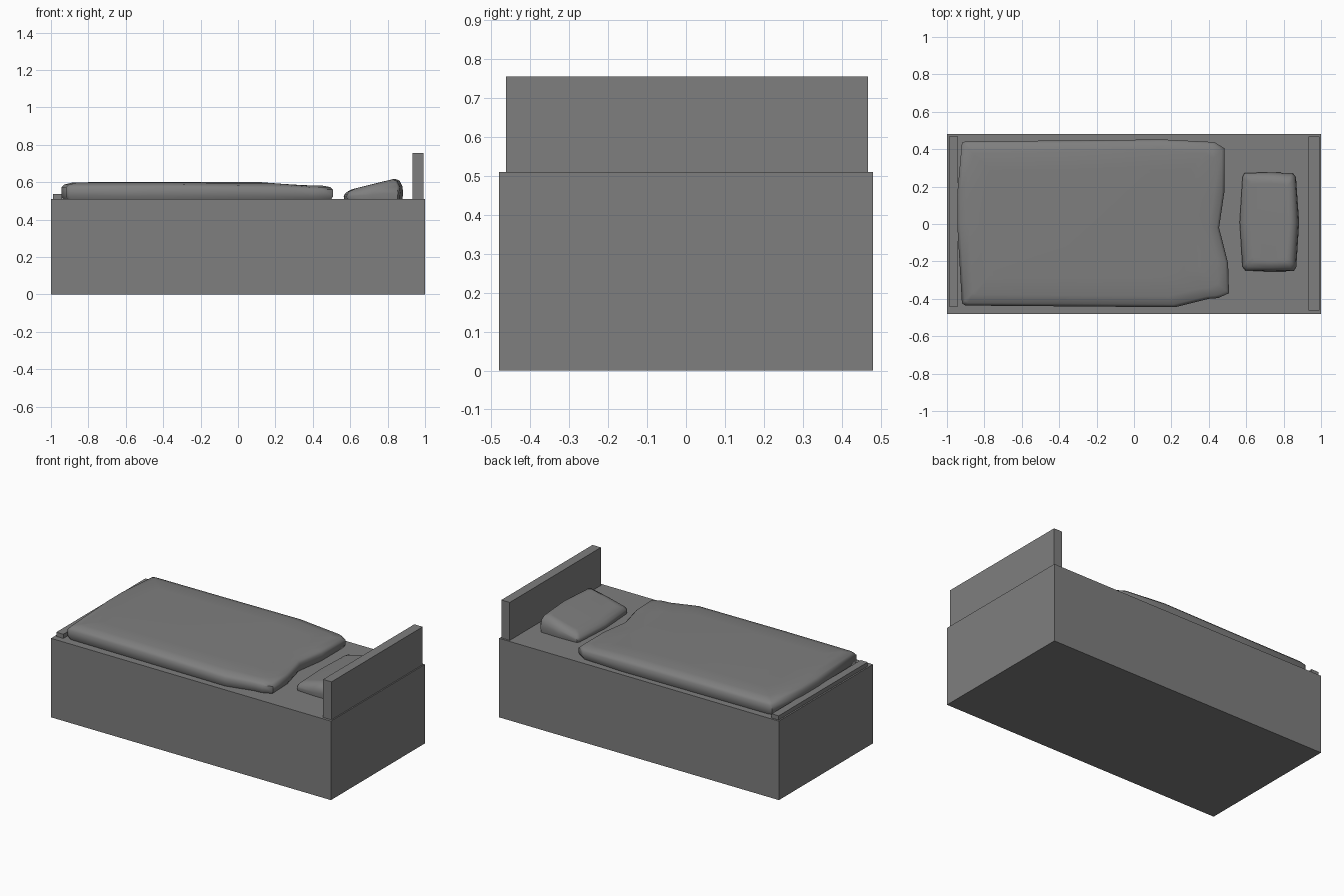
import bpy
import bmesh

if "Cube" in bpy.data.objects:
    bpy.data.objects.remove(bpy.data.objects["Cube"], do_unlink=True)

grey = bpy.data.materials.new("plain_grey")
grey.use_nodes = True
color = (0.21, 0.21, 0.21, 1)
grey.diffuse_color = color
grey.node_tree.nodes["Principled BSDF"].inputs["Base Color"].default_value = color

DECK = 0.51


def finish(name, bm, smooth=False):
    bmesh.ops.recalc_face_normals(bm, faces=bm.faces)
    mesh = bpy.data.meshes.new(name)
    bm.to_mesh(mesh)
    bm.free()
    mesh.materials.append(grey)
    ob = bpy.data.objects.new(name, mesh)
    bpy.context.collection.objects.link(ob)
    if smooth:
        bpy.ops.object.select_all(action="DESELECT")
        ob.select_set(True)
        bpy.context.view_layer.objects.active = ob
        bpy.ops.object.shade_smooth_by_angle(angle=0.9)


def box(name, low, high):
    bm = bmesh.new()
    bmesh.ops.create_cube(bm, size=1)
    for v in bm.verts:
        for i in range(3):
            v.co[i] = (low[i] + high[i]) / 2 + v.co[i] * (high[i] - low[i])
    finish(name, bm)


def cushion(name, outline, layers, height):
    """Stack inset copies of an outline; height(x) is the local thickness."""
    xs, ys = zip(*outline)
    cx, cy = (min(xs) + max(xs)) / 2, (min(ys) + max(ys)) / 2
    hx, hy = max(xs) - cx, max(ys) - cy
    bm = bmesh.new()
    rings = []
    for inset, level in layers:
        ring = []
        for px, py in outline:
            x = cx + (px - cx) * (1 - inset / hx)
            y = cy + (py - cy) * (1 - inset / hy)
            ring.append(bm.verts.new((x, y, DECK + level * height(x))))
        rings.append(ring)
    n = len(outline)
    for a, b in zip(rings, rings[1:]):
        for i in range(n):
            j = (i + 1) % n
            bm.faces.new((a[i], a[j], b[j], b[i]))
    bm.faces.new(rings[0])
    top = bm.faces.new(rings[-1])
    bmesh.ops.triangulate(bm, faces=[top])
    finish(name, bm, True)


# Solid bed body and the two end boards
box("bed_base", (-1, -0.48, 0), (1, 0.48, DECK))
box("headboard", (0.932, -0.463, DECK), (0.992, 0.468, 0.755))
box("footboard", (-0.99, -0.44, DECK), (-0.94, 0.468, 0.537))


# Blanket, a little thinner towards the pillow
def blanket_height(x):
    return 0.09 - 0.016 * min(1, max(0, (x - 0.15) / 0.15))


cushion("blanket",
        [(-0.92, 0.435), (-0.9, 0.442), (-0.4, 0.446), (0.15, 0.452),
         (0.43, 0.438), (0.483, 0.405), (0.483, 0.17), (0.455, -0.02),
         (0.503, -0.21), (0.508, -0.37), (0.45, -0.396), (0.4, -0.4),
         (0.22, -0.445), (-0.4, -0.44), (-0.9, -0.436), (-0.92, -0.425),
         (-0.945, 0), (-0.945, 0.16)],
        [(0.01, -0.05), (0, 0.2), (0, 0.68), (0.015, 0.86),
         (0.06, 0.98), (0.16, 1)],
        blanket_height)


# Pillow, rising towards the headboard
def pillow_height(x):
    return 0.045 + 0.062 * (x - 0.58) / 0.25


cushion("pillow",
        [(0.58, 0.25), (0.59, 0.272), (0.72, 0.276), (0.85, 0.272),
         (0.866, 0.25), (0.883, 0.01), (0.868, -0.23), (0.855, -0.252),
         (0.72, -0.254), (0.595, -0.248), (0.58, -0.228), (0.565, 0.01)],
        [(0.004, -0.05), (0, 0.3), (0.005, 0.6), (0.02, 0.86),
         (0.045, 0.99), (0.06, 1)],
        pillow_height)
